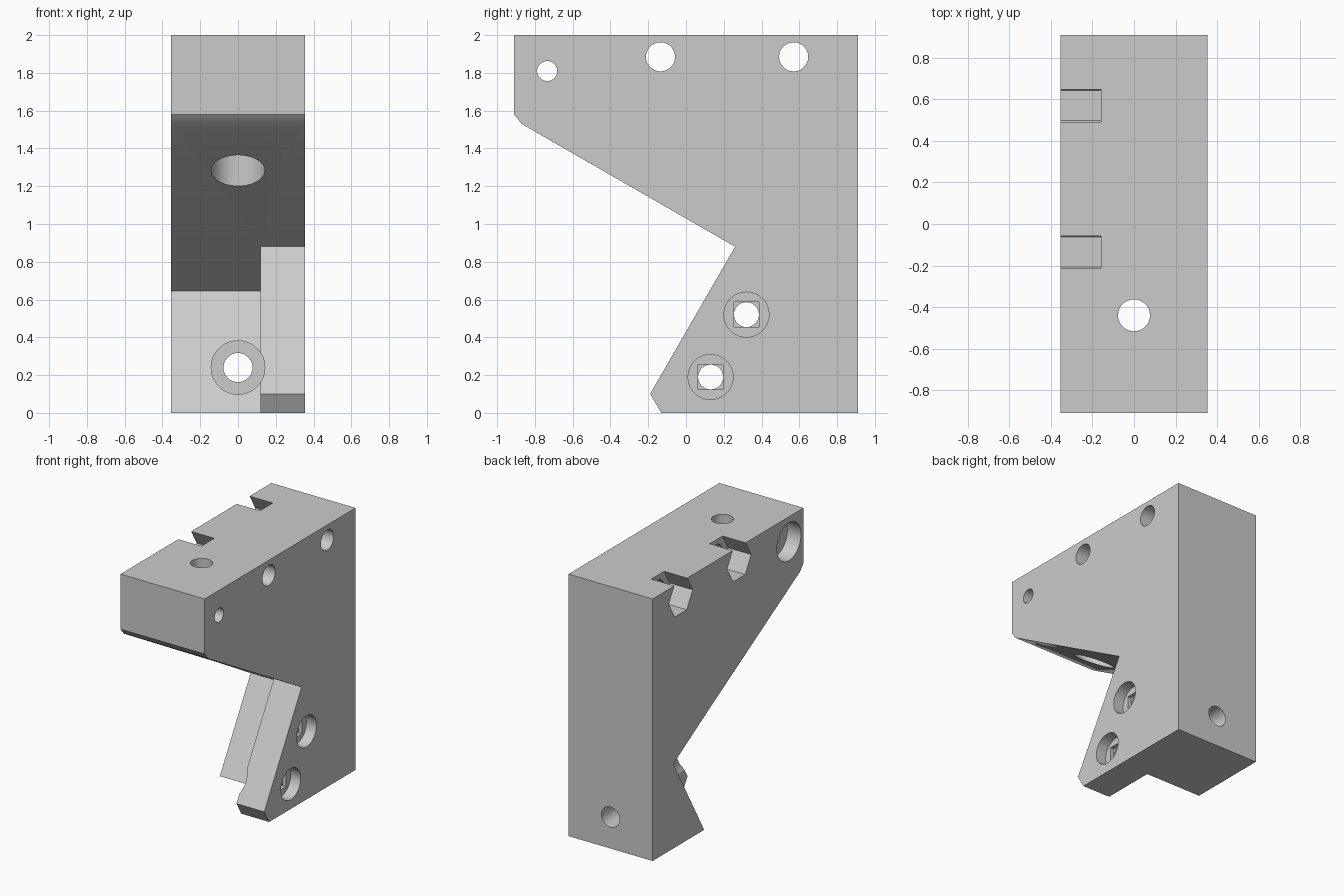
import bpy
import math
from mathutils import Matrix, Vector

if "Cube" in bpy.data.objects:
    bpy.data.objects.remove(bpy.data.objects["Cube"])

grey = bpy.data.materials.new("light grey")
grey.use_nodes = True
grey.diffuse_color = (0.6, 0.6, 0.6, 1)
grey.node_tree.nodes["Principled BSDF"].inputs["Base Color"].default_value = (0.6, 0.6, 0.6, 1)

HALF = 0.355      # half width in x
WEB = 0.12        # inner face of the side flange
BACK = 0.91


def prism(name, profile, x0, x1):
    """Extrude a (y, z) profile from x0 to x1."""
    n = len(profile)
    verts = [(x, y, z) for x in (x0, x1) for y, z in profile]
    faces = [tuple(range(n))[::-1], tuple(range(n, 2 * n))]
    faces += [(i, (i + 1) % n, n + (i + 1) % n, n + i) for i in range(n)]
    mesh = bpy.data.meshes.new(name)
    mesh.from_pydata(verts, [], faces)
    ob = bpy.data.objects.new(name, mesh)
    bpy.context.collection.objects.link(ob)
    area = sum(profile[i][0] * profile[(i + 1) % n][1] - profile[(i + 1) % n][0] * profile[i][1]
               for i in range(n))
    if area < 0:
        mesh.flip_normals()
    return ob


def ring(cy, cz, r, sides=48, turn=0.0):
    steps = [turn + math.tau * i / sides for i in range(sides)]
    return [(cy + r * math.cos(a), cz + r * math.sin(a)) for a in steps]


def cut(cutter):
    """Subtract a cutter from the bracket, then discard it."""
    mod = bracket.modifiers.new(cutter.name, "BOOLEAN")
    mod.operation = "DIFFERENCE"
    mod.solver = "EXACT"
    mod.object = cutter
    bpy.context.view_layer.objects.active = bracket
    bpy.ops.object.modifier_apply(modifier=mod.name)
    bpy.data.objects.remove(cutter)


def bore(axis, a, b, r, lo, hi):
    """Round hole along an axis; (a, b) are the two other coordinates."""
    ob = prism("bore", ring(0, 0, r), lo, hi)
    if axis == "x":
        ob.data.transform(Matrix.Translation(Vector((0, a, b))))
    elif axis == "y":
        ob.data.transform(Matrix.Translation(Vector((a, 0, b))) @ Matrix.Rotation(math.pi / 2, 4, "Z"))
    else:
        ob.data.transform(Matrix.Translation(Vector((a, b, 0))) @ Matrix.Rotation(-math.pi / 2, 4, "Y"))
    cut(ob)


# Main body
bracket = prism("bracket", [(-BACK, 2), (-BACK, 1.58), (-0.87, 1.53), (0.26, 0.88),
                            (-0.19, 0.1), (-0.13, 0), (BACK, 0), (BACK, 2)], -HALF, HALF)
bracket.data.materials.append(grey)

# Recess beside the flange
cut(prism("recess", [(0.66, 0.645), (0.23, -0.1), (-0.5, -0.1), (-0.5, 0.88), (0.26, 0.88)],
          -0.6, WEB))

# Cross bolts with hexagonal nut pockets open to the top
for y in (-0.135, 0.57):
    bore("x", y, 1.885, 0.077, -0.6, 0.6)
    cut(prism("nut_pocket", ring(y, 1.885, 0.144, 6), -0.6, -0.16))

# Pivot hole with stepped pocket
bore("x", -0.735, 1.81, 0.053, -0.6, 0.6)
bore("x", -0.735, 1.81, 0.145, -0.6, -0.24)

# Flange bolts: round pocket, square relief, through hole
for y, z in ((0.32, 0.52), (0.13, 0.19)):
    bore("x", y, z, 0.066, 0.0, 0.6)
    bore("x", y, z, 0.119, 0.27, 0.6)
    s = 0.066
    cut(prism("relief", [(y - s, z - s), (y + s, z - s), (y + s, z + s), (y - s, z + s)],
              0.24, 0.5))

# Rear bolt and its counterbore
bore("y", 0, 0.24, 0.077, 0.0, 1.2)
bore("y", 0, 0.24, 0.142, -0.5, 0.54)

# Vertical bolt and its counterbore
bore("z", 0, -0.44, 0.077, 1.0, 2.2)
bore("z", 0, -0.44, 0.142, 0.9, 1.6)

# Smooth the bores, keep every edge sharp
bpy.ops.object.select_all(action="DESELECT")
bracket.select_set(True)
bpy.context.view_layer.objects.active = bracket
bpy.ops.object.shade_smooth_by_angle(angle=math.radians(25))
